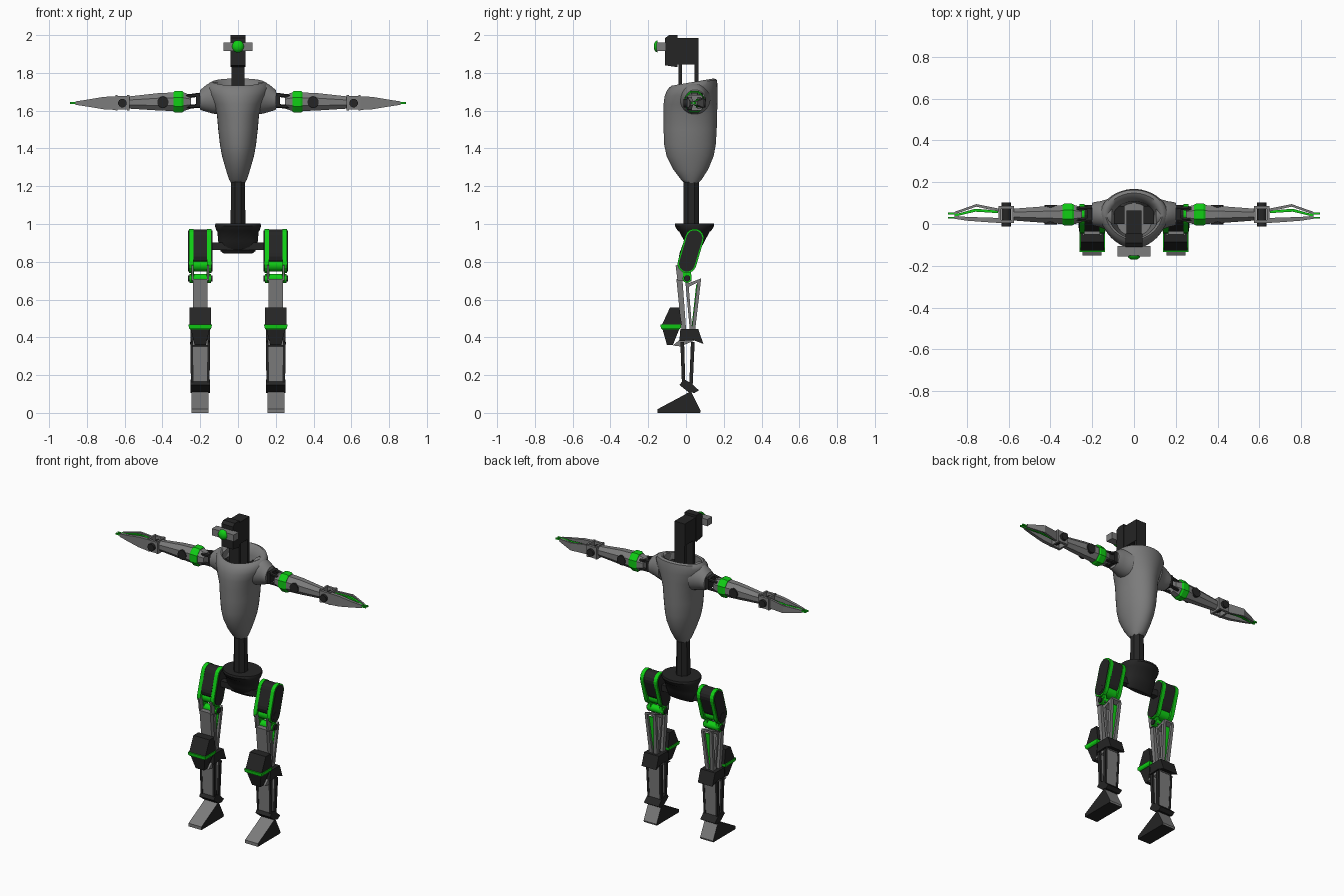
import bpy, bmesh, math


def material(name, rgb):
    m = bpy.data.materials.new(name)
    m.diffuse_color = (*rgb, 1)
    return m


GREY = material("mid grey", (0.20, 0.20, 0.20))
BLACK = material("near black", (0.018, 0.018, 0.018))
GREEN = material("bright green", (0.005, 0.62, 0.007))


def finish(name, bm, mat, mirror, smooth=None):
    bmesh.ops.recalc_face_normals(bm, faces=bm.faces)
    me = bpy.data.meshes.new(name)
    bm.to_mesh(me)
    bm.free()
    me.materials.append(mat)
    if smooth:
        me.shade_smooth()
        me.set_sharp_from_angle(angle=math.radians(smooth))
    ob = bpy.data.objects.new(name, me)
    bpy.context.collection.objects.link(ob)
    if mirror:
        mod = ob.modifiers.new("mirror", 'MIRROR')
        mod.use_mirror_merge = False
    return ob


def loft(name, mat, axis, rings, n=4, mirror=True, smooth=None, shape=None):
    """Rings are (position on axis, centre a, centre b, half size a, half size b)."""
    bm = bmesh.new()
    k = 1 / math.cos(math.pi / n) if n <= 8 else 1
    loops = []
    for t, ca, cb, ha, hb in rings:
        loop = []
        for i in range(n):
            a = 2 * math.pi * (i + 0.5) / n
            u, v = ca + ha * k * math.cos(a), cb + hb * k * math.sin(a)
            p = {'x': (t, u, v), 'y': (u, t, v), 'z': (u, v, t)}[axis]
            loop.append(bm.verts.new(shape(*p) if shape else p))
        loops.append(loop)
    for lo, hi in zip(loops, loops[1:]):
        for i in range(n):
            j = (i + 1) % n
            bm.faces.new((lo[i], lo[j], hi[j], hi[i]))
    bm.faces.new(loops[0])
    bm.faces.new(loops[-1])
    return finish(name, bm, mat, mirror, smooth)


def box(name, mat, x0, x1, y0, y1, z0, z1, mirror=True):
    c, h = (y0 + y1) / 2, (y1 - y0) / 2
    d, e = (z0 + z1) / 2, (z1 - z0) / 2
    return loft(name, mat, 'x', [(x0, c, d, h, e), (x1, c, d, h, e)], 4, mirror)


def prism(name, mat, pts, x0, x1, mirror=True):
    """Side profile of (y, z) points pushed from x0 to x1."""
    bm = bmesh.new()
    a = [bm.verts.new((x0, y, z)) for y, z in pts]
    b = [bm.verts.new((x1, y, z)) for y, z in pts]
    bm.faces.new(a)
    bm.faces.new(b)
    for i in range(len(pts)):
        j = (i + 1) % len(pts)
        bm.faces.new((a[i], a[j], b[j], b[i]))
    return finish(name, bm, mat, mirror)


def capsule(top, bottom, r, n=8):
    """Rounded slot profile between two (y, z) centres, bottom below top."""
    tilt = math.atan2(top[1] - bottom[1], top[0] - bottom[0]) - math.pi / 2
    pts = []
    for (cy, cz), start in ((top, 0), (bottom, math.pi)):
        for i in range(n + 1):
            a = tilt + start + math.pi * i / n
            pts.append((cy + r * math.cos(a), cz + r * math.sin(a)))
    return pts


# Torso shell: outside upward, over the rim, down into the neck well
def chest_shape(x, y, z):
    lift = min(1, max(0, (z - 1.62) / 0.15))
    front = min(1, max(0, (0.05 - y) / 0.17))
    return x * (1 - 0.22 * front * lift), y, z - lift * 0.045 * (0.16 - y) / 0.26


loft("torso_shell", GREY, 'z', [
    (1.21, 0, 0.03, 0.032, 0.03), (1.235, 0, 0.028, 0.047, 0.055),
    (1.29, 0, 0.025, 0.065, 0.093), (1.36, 0, 0.022, 0.085, 0.125),
    (1.42, 0, 0.021, 0.096, 0.137), (1.50, 0, 0.022, 0.105, 0.141),
    (1.58, 0, 0.023, 0.112, 0.142), (1.64, 0, 0.024, 0.132, 0.143),
    (1.70, 0, 0.027, 0.158, 0.141), (1.74, 0, 0.032, 0.166, 0.135),
    (1.764, 0, 0.037, 0.155, 0.126), (1.773, 0, 0.036, 0.138, 0.112),
    (1.765, 0, 0.03, 0.122, 0.098), (1.72, 0, 0.02, 0.108, 0.088),
    (1.58, 0, 0.02, 0.085, 0.08)], 40, False, 50, chest_shape)
loft("shoulder_stub", GREY, 'x', [
    (0.105, 0.045, 1.665, 0.085, 0.085), (0.135, 0.045, 1.667, 0.072, 0.083),
    (0.165, 0.047, 1.666, 0.062, 0.073), (0.188, 0.048, 1.66, 0.058, 0.06),
    (0.2, 0.048, 1.658, 0.054, 0.053)], 24, True, 50)
box("chest_block", BLACK, 0.045, 0.095, 0.0, 0.085, 1.58, 1.70)

# Neck and head
for y in (-0.03, 0.055):
    box("neck_bar", BLACK, -0.035, 0.035, y - 0.01, y + 0.01, 1.57, 1.86, False)
prism("head_rear", BLACK, [(-0.05, 1.845), (0.065, 1.845), (0.065, 1.985),
                           (-0.05, 1.985)], -0.037, 0.037, False)
prism("head_front", BLACK, [(-0.11, 1.84), (-0.045, 1.83), (-0.045, 2.0),
                            (-0.09, 2.0), (-0.11, 1.985)], -0.041, 0.041, False)
box("eye_bar", GREY, -0.078, 0.078, -0.155, -0.105, 1.917, 1.96, False)
loft("eye_lens", GREEN, 'y', [(-0.15, 0, 1.94, 0.033, 0.033), (-0.16, 0, 1.94, 0.029, 0.029),
                              (-0.17, 0, 1.94, 0.014, 0.014)], 20, False, 50)

# Waist and pelvis
loft("waist_column", BLACK, 'z', [(0.97, 0, 0.028, 0.04, 0.042),
                                  (1.225, 0, 0.028, 0.036, 0.04)], 8, False)
loft("pelvis", BLACK, 'z', [
    (0.845, 0, 0.045, 0.078, 0.014), (0.855, 0, 0.045, 0.092, 0.025),
    (0.91, 0, 0.045, 0.106, 0.055), (0.958, 0, 0.045, 0.11, 0.08),
    (0.965, 0, 0.045, 0.115, 0.09), (0.99, 0, 0.045, 0.123, 0.105),
    (1.003, 0, 0.045, 0.12, 0.103)], 24, False, 35)
box("hip_axle", BLACK, 0.0, 0.17, 0.015, 0.055, 0.863, 0.902)

# Arms
box("shoulder_joint", BLACK, 0.195, 0.222, 0.01, 0.09, 1.622, 1.69)
for dy in (-0.03, 0.03):
    for dz in (-0.03, 0.03):
        loft("shoulder_rod", BLACK, 'x', [(0.2, 0.048 + dy, 1.655 + dz, 0.009, 0.009),
             (0.275, 0.048 + dy * 0.8, 1.648 + dz * 0.9, 0.009, 0.009)], 6)
loft("upper_arm", GREY, 'x', [
    (0.25, 0.045, 1.647, 0.036, 0.036), (0.29, 0.045, 1.647, 0.047, 0.05),
    (0.345, 0.045, 1.647, 0.045, 0.049), (0.42, 0.045, 1.647, 0.04, 0.046),
    (0.58, 0.045, 1.643, 0.028, 0.032)], 8)
loft("arm_band", GREEN, 'x', [
    (0.288, 0.045, 1.647, 0.048, 0.052), (0.298, 0.045, 1.647, 0.053, 0.058),
    (0.332, 0.045, 1.647, 0.053, 0.058), (0.342, 0.045, 1.647, 0.048, 0.052)], 8)
loft("arm_pivot", BLACK, 'y', [(-0.002, 0.398, 1.645, 0.03, 0.03),
                               (0.092, 0.398, 1.645, 0.03, 0.03)], 16, True, 40)
loft("elbow_pivot", BLACK, 'y', [(-0.013, 0.612, 1.64, 0.023, 0.023),
                                 (0.103, 0.612, 1.64, 0.023, 0.023)], 12, True, 40)
for y in (0.004, 0.071):
    box("elbow_plate", GREY, 0.575, 0.648, y, y + 0.016, 1.605, 1.677)
for x in (0.575, 0.637):
    box("elbow_bridge", GREY, x, x + 0.012, 0.008, 0.083, 1.60, 1.682)
loft("forearm_front", GREY, 'x', [
    (0.645, 0.017, 1.64, 0.012, 0.036), (0.71, 0.02, 1.64, 0.011, 0.033),
    (0.80, 0.025, 1.64, 0.009, 0.018), (0.86, 0.032, 1.64, 0.007, 0.009)])
loft("forearm_back", GREY, 'x', [
    (0.645, 0.066, 1.64, 0.007, 0.03), (0.755, 0.089, 1.64, 0.006, 0.024),
    (0.86, 0.052, 1.64, 0.006, 0.009)])
loft("forearm_insert", GREEN, 'x', [
    (0.65, 0.058, 1.64, 0.006, 0.022), (0.76, 0.066, 1.64, 0.007, 0.02),
    (0.86, 0.04, 1.64, 0.005, 0.008)])
for y in (0.03, 0.05):
    box("finger", GREEN, 0.845, 0.89, y - 0.004, y + 0.004, 1.636, 1.645)

# Hip blocks: dark core between green rims with dark caps outside
TOP, LOW = (0.045, 0.925), (0.005, 0.79)
prism("hip_core", BLACK, capsule(TOP, (0.01, 0.83), 0.047), 0.164, 0.236)
for x, cap in ((0.14, 0.136), (0.236, 0.26)):
    prism("hip_rim", GREEN, capsule(TOP, LOW, 0.05), x, x + 0.024)
    prism("hip_cap", BLACK, capsule(TOP, LOW, 0.042), cap, cap + 0.004)

# Thigh fork with round pivots
for x in (0.15, 0.232):
    prism("thigh_fork", GREEN, capsule((0.0, 0.785), (0.008, 0.712), 0.022), x, x + 0.018)
    prism("fork_cheek", GREY, [(-0.055, 0.78), (-0.045, 0.7), (0.03, 0.695),
                               (0.02, 0.74), (-0.02, 0.79)], x + 0.004, x + 0.014)
for z, r, m in ((0.785, 0.036, GREEN), (0.712, 0.024, GREEN)):
    loft("fork_pivot", m, 'x', [(0.143, 0.006, z, r, r), (0.257, 0.006, z, r, r)], 16, True, 40)
    loft("pivot_cap", BLACK, 'x', [(0.136, 0.006, z, r * 0.7, r * 0.7),
                                   (0.266, 0.006, z, r * 0.7, r * 0.7)], 16, True, 40)

# Thigh: front plate, rear V struts and green insert
loft("thigh_front", GREY, 'z', [(0.42, 0.2, -0.01, 0.037, 0.012),
                                (0.71, 0.2, -0.035, 0.038, 0.016)])
for s in (-1, 1):
    loft("thigh_strut", GREY, 'z', [(0.40, 0.2 + s * 0.014, 0.035, 0.012, 0.009),
                                    (0.70, 0.2 + s * 0.03, 0.07, 0.009, 0.009)])
    loft("thigh_link", GREY, 'z', [(0.42, 0.2 + s * 0.022, 0.028, 0.006, 0.006),
                                   (0.69, 0.2 + s * 0.03, 0.005, 0.006, 0.008)])
loft("thigh_insert", GREEN, 'z', [(0.45, 0.2, 0.033, 0.008, 0.004),
                                  (0.68, 0.2, 0.058, 0.026, 0.004)])
prism("thigh_top_link", GREY, [(0.01, 0.665), (0.08, 0.70), (0.08, 0.712),
                               (0.01, 0.685)], 0.165, 0.235)

# Knee guard with green stripe
prism("knee_guard", BLACK, [(-0.128, 0.465), (-0.085, 0.557), (-0.035, 0.557),
                            (-0.022, 0.465)], 0.143, 0.257)
loft("knee_stripe", GREEN, 'z', [(0.442, 0.2, -0.08, 0.053, 0.046),
                                 (0.45, 0.2, -0.08, 0.06, 0.053),
                                 (0.467, 0.2, -0.08, 0.062, 0.055)])
loft("knee_lower", BLACK, 'z', [(0.36, 0.2, -0.085, 0.03, 0.016),
                                (0.445, 0.2, -0.08, 0.05, 0.045)])
prism("knee_joint", BLACK, [(-0.035, 0.38), (-0.03, 0.443), (0.065, 0.443),
                            (0.092, 0.365), (0.04, 0.385)], 0.148, 0.252)
prism("knee_bracket", GREY, [(-0.07, 0.357), (-0.03, 0.352), (0.05, 0.385),
                             (-0.03, 0.39)], 0.16, 0.24)

# Shin: grey panels in dark side rails
for y0, y1 in ((-0.02, -0.012), (0.036, 0.026)):
    loft("shin_panel", GREY, 'z', [(0.14, 0.2, y1, 0.038, 0.007),
                                   (0.375, 0.2, y0, 0.038, 0.008)])
    for s in (-1, 1):
        loft("shin_rail", BLACK, 'z', [(0.14, 0.2 + s * 0.042, y1, 0.007, 0.009),
                                       (0.375, 0.2 + s * 0.046, y0, 0.007, 0.01)])

# Ankle and foot, with grey upper and heel on dark sides
prism("ankle", BLACK, [(-0.035, 0.148), (-0.01, 0.178), (0.03, 0.155), (0.068, 0.12),
                       (0.045, 0.105), (0.01, 0.112)], 0.148, 0.252)
foot = prism("foot", BLACK, [(-0.15, 0.0), (-0.15, 0.02), (-0.01, 0.095), (0.025, 0.115),
                             (0.078, 0.01), (0.075, 0.0)], 0.155, 0.247)
foot.data.materials.append(GREY)
for f in foot.data.polygons:
    if abs(f.normal.x) < 0.5 and f.normal.z > -0.5:
        f.material_index = 1
